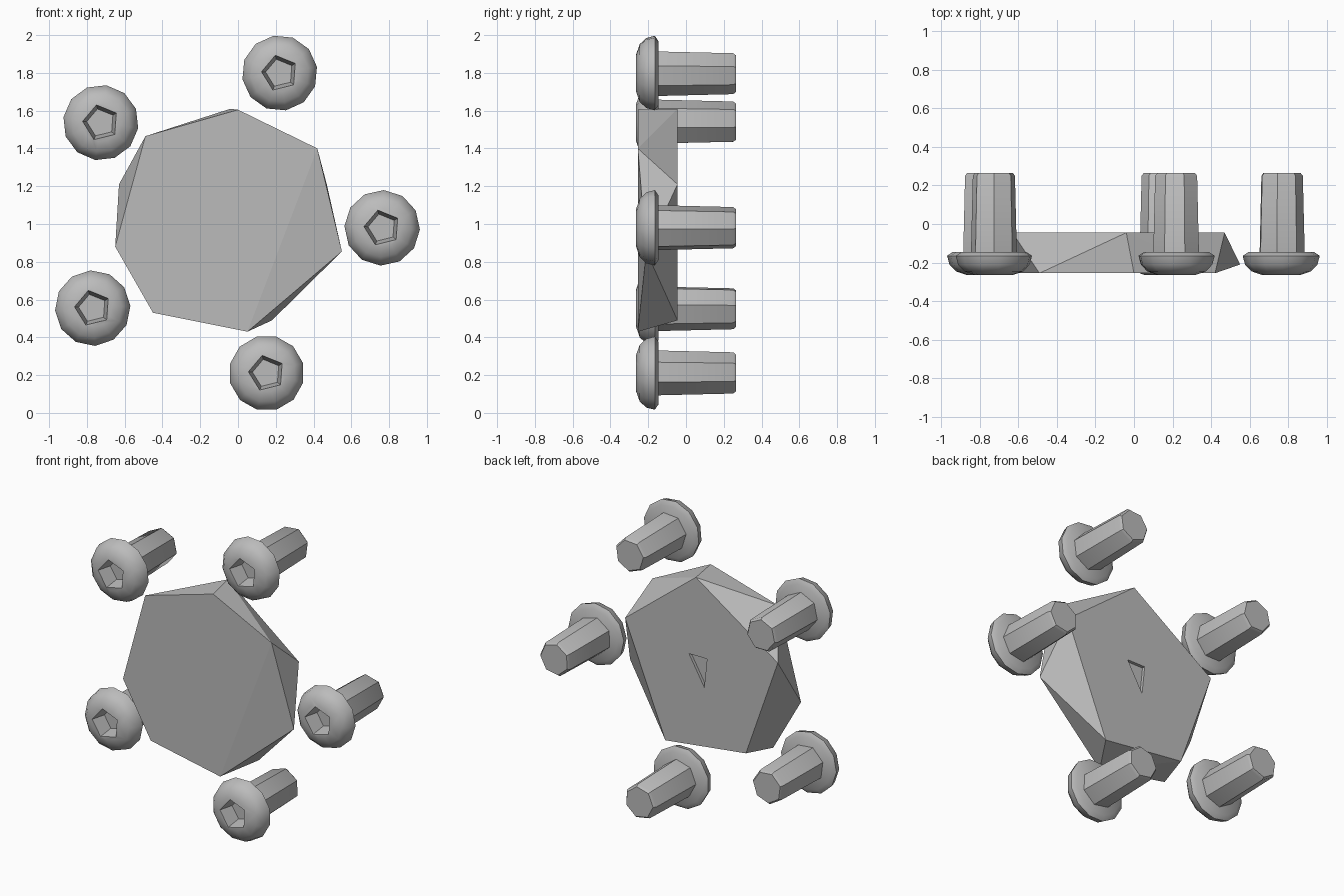
import bpy, bmesh
from math import sin, cos, pi, radians
from mathutils import Vector

if "Cube" in bpy.data.objects:
    bpy.data.objects.remove(bpy.data.objects["Cube"])

grey = bpy.data.materials.new("plain grey")
grey.use_nodes = True
grey.diffuse_color = (0.5, 0.5, 0.5, 1)
grey.node_tree.nodes["Principled BSDF"].inputs["Base Color"].default_value = (0.5, 0.5, 0.5, 1)


def ring(y, radius, sides, turn=0.0):
    """Polygon points around the y axis."""
    return [Vector((radius * cos(turn + 2 * pi * i / sides), y,
                    radius * sin(turn + 2 * pi * i / sides))) for i in range(sides)]


def finish(bm, name, place=(0, 0, 0)):
    bmesh.ops.recalc_face_normals(bm, faces=bm.faces)
    mesh = bpy.data.meshes.new(name)
    bm.to_mesh(mesh)
    bm.free()
    mesh.materials.append(grey)
    ob = bpy.data.objects.new(name, mesh)
    ob.location = place
    bpy.context.collection.objects.link(ob)
    return ob


def hull(points, name, place=(0, 0, 0)):
    bm = bmesh.new()
    for p in points:
        bm.verts.new(p)
    out = bmesh.ops.convex_hull(bm, input=bm.verts)
    spare = {v for v in out["geom_interior"] if isinstance(v, bmesh.types.BMVert)}
    bmesh.ops.delete(bm, geom=list(spare), context='VERTS')
    bmesh.ops.dissolve_limit(bm, angle_limit=radians(1), verts=bm.verts, edges=bm.edges)
    return finish(bm, name, place)


def cut(ob, cutter):
    mod = ob.modifiers.new("recess", 'BOOLEAN')
    mod.operation = 'DIFFERENCE'
    mod.solver = 'EXACT'
    mod.object = cutter
    cutter.hide_render = True
    cutter.hide_set(True)


# Central chipped disc: front rim and offset back rim joined by facets
FRONT, BACK = -0.255, -0.045
front_rim = [(0.0, 1.605), (0.42, 1.40), (0.05, 0.43), (-0.45, 0.53), (-0.65, 0.88), (-0.49, 1.465)]
back_rim = [(-0.04, 1.61), (0.47, 1.21), (0.18, 0.49), (-0.40, 0.56), (-0.63, 1.21)]
points = [(x, FRONT, z) for x, z in front_rim] + [(x, BACK, z) for x, z in back_rim]
points.append((0.55, -0.21, 0.855))
disc = hull(points, "central_disc")

# Small triangular nick in the back of the disc
nick = [(0.01, 1.10), (-0.12, 1.10), (-0.10, 0.91)]
cut(disc, hull([(x, y, z) for x, z in nick for y in (BACK - 0.02, 0.05)], "nick_cutter"))

# Five bolts on a circle round the disc
MIDDLE_X, MIDDLE_Z, REACH = -0.072, 1.016, 0.836
for i in range(5):
    angle = radians(-2.5 + 72 * i)
    place = (MIDDLE_X + REACH * cos(angle), 0, MIDDLE_Z + REACH * sin(angle))

    # Domed head
    dome = [(-0.264, 0.10), (-0.245, 0.155), (-0.21, 0.188), (-0.165, 0.2), (-0.145, 0.17)]
    head = hull([p for y, r in dome for p in ring(y, r, 12, angle)],
                f"bolt_head_{i + 1}", place)
    socket = hull(ring(-0.30, 0.105, 5, angle + 0.6) + ring(-0.17, 0.075, 5, angle + 0.6),
                  f"socket_cutter_{i + 1}", place)
    cut(head, socket)

    # Slightly tapered shank
    shank = hull(ring(-0.155, 0.122, 7, angle) + ring(0.25, 0.112, 7, angle)
                 + ring(0.265, 0.1, 7, angle), f"bolt_shank_{i + 1}", place)

    bpy.ops.object.select_all(action='DESELECT')
    for ob in (head, shank):
        ob.select_set(True)
    bpy.context.view_layer.objects.active = head
    bpy.ops.object.shade_smooth_by_angle(angle=radians(35))
